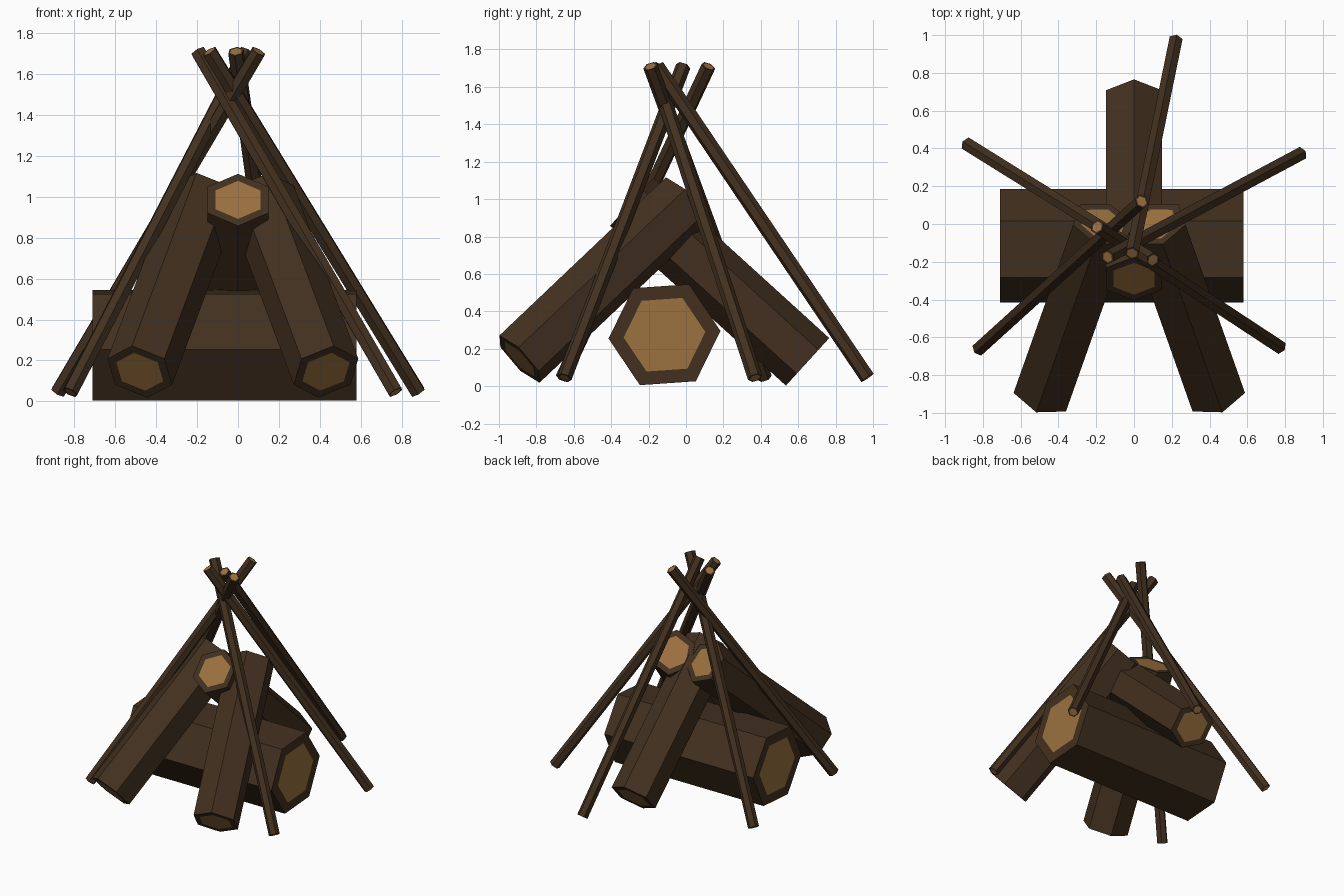
import bpy, bmesh, math
from mathutils import Vector

if "Cube" in bpy.data.objects:
    bpy.data.objects.remove(bpy.data.objects["Cube"])


def material(name, color):
    m = bpy.data.materials.new(name)
    m.diffuse_color = (*color, 1)
    m.use_nodes = True
    m.node_tree.nodes["Principled BSDF"].inputs["Base Color"].default_value = m.diffuse_color
    return m


BARK = material("bark", (0.055, 0.030, 0.014))
WOOD = material("cut_wood", (0.33, 0.165, 0.05))


def log(name, start, end, radius, up=(0, 0, 1), inner=0.73):
    """Six-sided log between two points, one corner towards 'up', with pale cut ends."""
    a, b = Vector(start), Vector(end)
    axis = (b - a).normalized()
    u = Vector(up)
    u = (u - axis * u.dot(axis)).normalized()
    s = axis.cross(u)
    bm = bmesh.new()

    def ring(center, r):
        return [bm.verts.new(center + r * (math.cos(t) * u + math.sin(t) * s))
                for t in (i * math.pi / 3 for i in range(6))]

    # inset end, bark edge, bark edge, inset end
    rings = [ring(a, radius * inner), ring(a, radius), ring(b, radius), ring(b, radius * inner)]
    for r0, r1 in zip(rings, rings[1:]):
        for i in range(6):
            j = (i + 1) % 6
            bm.faces.new((r0[i], r0[j], r1[j], r1[i]))
    for r in (rings[0][::-1], rings[3]):
        bm.faces.new(r).material_index = 1
    bmesh.ops.recalc_face_normals(bm, faces=bm.faces)
    mesh = bpy.data.meshes.new(name)
    bm.to_mesh(mesh)
    bm.free()
    mesh.materials.append(BARK)
    mesh.materials.append(WOOD)
    obj = bpy.data.objects.new(name, mesh)
    bpy.context.collection.objects.link(obj)
    return obj


# Thick log lying on the ground
tilt = math.radians(4)
log("base_log", (-0.71, -0.115, 0.275), (0.58, -0.115, 0.275), 0.30,
    up=(0, math.cos(tilt), math.sin(tilt)))

# Three logs leaning on it
log("front_log_left", (-0.48, -0.89, 0.145), (-0.165, 0.0, 0.99), 0.17)
log("front_log_right", (0.43, -0.89, 0.145), (0.115, 0.0, 0.99), 0.17)
log("back_log", (0, 0.65, 0.13), (0, -0.29, 0.985), 0.172)

# Thin poles crossing near the top
poles = [
    ((0.22, 0.97, 0.045), (-0.01, -0.155, 1.71)),
    ((-0.88, 0.42, 0.045), (0.10, -0.19, 1.71)),
    ((0.88, 0.37, 0.045), (-0.14, -0.175, 1.71)),
    ((0.77, -0.65, 0.045), (-0.195, -0.015, 1.71)),
    ((-0.82, -0.66, 0.045), (0.04, 0.12, 1.71)),
]
for i, (foot, tip) in enumerate(poles, 1):
    log(f"pole_{i}", foot, tip, 0.04)
